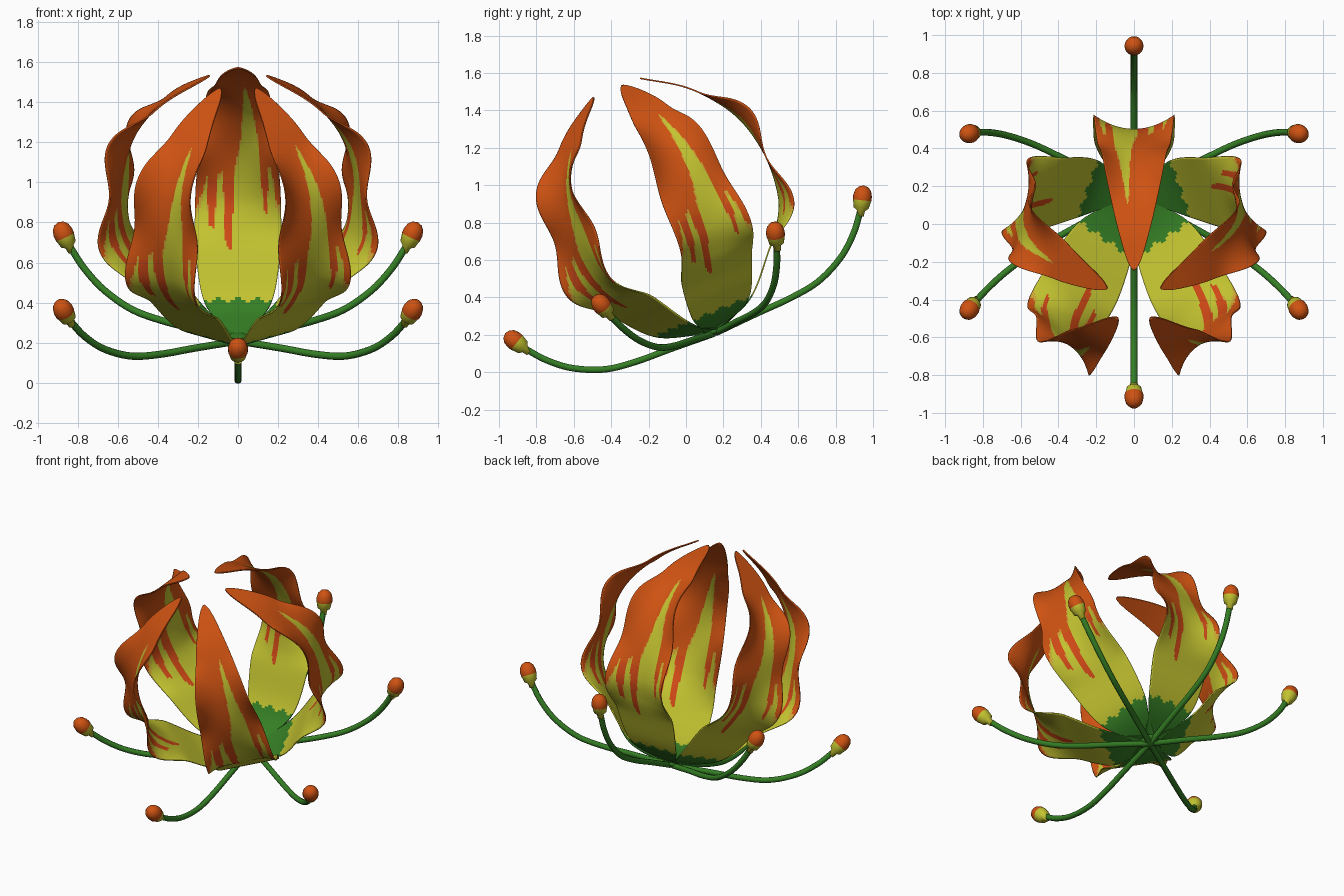
import bpy, bmesh, math
from mathutils import Matrix, Vector

if "Cube" in bpy.data.objects:
    bpy.data.objects.remove(bpy.data.objects["Cube"])

# whole flower leans towards the front
TILT = Matrix.Translation((0, 0.15, 0.22)) @ Matrix.Rotation(math.radians(22.4), 4, 'X')


def material(name, rgb):
    m = bpy.data.materials.new(name)
    m.diffuse_color = (*rgb, 1)
    m.use_nodes = True
    m.node_tree.nodes["Principled BSDF"].inputs["Base Color"].default_value = m.diffuse_color
    return m


GREEN = material("leaf green", (0.035, 0.21, 0.018))
YELLOW = material("lime yellow", (0.54, 0.54, 0.03))
ORANGE = material("burnt orange", (0.62, 0.085, 0.006))
RED = material("red orange", (0.62, 0.065, 0.008))
GOLD = material("gold", (0.60, 0.38, 0.035))


def spline(keys, t):
    """Smooth interpolation through rows of (t, value, value...)."""
    n = len(keys)
    i = max(0, min(n - 2, sum(1 for k in keys if k[0] <= t) - 1))

    def slope(j, c):
        a, b = keys[max(0, j - 1)], keys[min(n - 1, j + 1)]
        return (b[c] - a[c]) / (b[0] - a[0])
    a, b = keys[i], keys[i + 1]
    d = b[0] - a[0]
    s = (t - a[0]) / d
    return [(2*s**3 - 3*s*s + 1) * a[c] + (s**3 - 2*s*s + s) * d * slope(i, c)
            + (3*s*s - 2*s**3) * b[c] + (s**3 - s*s) * d * slope(i + 1, c)
            for c in range(1, len(a))]


def linear(keys, x):
    for a, b in zip(keys, keys[1:]):
        if x <= b[0]:
            return a[1] + (b[1] - a[1]) * (x - a[0]) / (b[0] - a[0])
    return keys[-1][1]


def finish(name, bm, mats, matrix):
    me = bpy.data.meshes.new(name)
    for f in bm.faces:
        f.smooth = True
    bm.to_mesh(me)
    bm.free()
    for m in mats:
        me.materials.append(m)
    ob = bpy.data.objects.new(name, me)
    ob.matrix_world = matrix
    bpy.context.collection.objects.link(ob)
    return ob


# petal midline (t, radius, height) and half width (t, w)
MID = [(0, 0, 0), (.136, .24, .085), (.29, .442, .294), (.352, .52, .385), (.436, .59, .52),
       (.553, .612, .74), (.667, .575, .95), (.755, .50, 1.10), (.865, .36, 1.26), (1, .15, 1.40)]
WIDTH = [(0, .05), (.07, .10), (.14, .165), (.22, .198), (.33, .215), (.45, .212), (.55, .195),
         (.65, .175), (.72, .155), (.8, .12), (.87, .09), (.95, .05), (.985, .025), (1, .006)]
# where the orange begins along the petal, from left edge to right edge as seen
LIMIT = [(-1, .40), (-.85, .44), (-.74, .50), (-.68, .36), (-.55, .35), (-.48, .50), (-.36, .51),
         (-.29, .30), (-.14, .29), (-.08, .52), (.05, .58), (.22, .80), (.32, .81), (.45, .68),
         (.54, .60), (.58, .40), (.68, .39), (.73, .52), (.82, .52), (.87, .43), (1, .41)]
NT, NU = 120, 44


def petal_point(t, u, off):
    r, h = spline(MID, t)
    a, b = spline(MID, max(0, t - .01)), spline(MID, min(1, t + .01))
    tan = Vector((b[0] - a[0], b[1] - a[1])).normalized()
    ruffle = 0
    if .29 < t < .83:
        ruffle = .038 * (1 - math.cos(2 * math.pi * (t - .29) / .27))
    d = ruffle * u * u + off
    return Vector((r + tan.y * d, u * spline(WIDTH, t)[0], h - tan.x * d))


def petal_colour(t, v):
    if t < .15 + .006 * math.cos(v * 11):
        return 0
    limit = linear(LIMIT, v)
    if t < limit - .02:
        return 1
    if t < limit:
        return 4 if limit > .4 else 1
    return 3 if t < .48 and abs(v) < .8 else 2


def petal(name, angle):
    bm = bmesh.new()
    edges = []
    for side in (1, -1):                      # outer and inner skin
        grid = [[bm.verts.new(petal_point(i / NT, 2 * j / NU - 1, side * .004))
                 for j in range(NU + 1)] for i in range(NT + 1)]
        for i in range(NT):
            for j in range(NU):
                q = [grid[i][j], grid[i][j + 1], grid[i + 1][j + 1], grid[i + 1][j]]
                f = bm.faces.new(q if side > 0 else q[::-1])
                f.material_index = petal_colour((i + .5) / NT, side * ((2 * j + 1) / NU - 1))
        edges.append([row[0] for row in grid] + grid[-1][1:-1] + [row[-1] for row in grid][::-1])
    a, b = edges                              # thin rim joining both skins
    for k in range(len(a) - 1):
        f = bm.faces.new((a[k], a[k + 1], b[k + 1], b[k]))
        t = f.calc_center_median().z
        f.material_index = 0 if t < .1 else 1 if t < .45 else 2
    finish(name, bm, (GREEN, YELLOW, ORANGE, RED, GOLD),
           TILT @ Matrix.Rotation(angle, 4, 'Z'))


for k in range(5):
    petal(f"petal_{k + 1}", math.radians(90 + 72 * k))

# stamens: curved filament (t, radius, height) with an egg-shaped anther
FILAMENT = [(0, .02, -.012), (.2, .25, 0), (.4, .45, .008), (.58, .62, .034), (.75, .78, .108),
            (.88, .89, .2), (1, .965, .292)]
ANTHER = [(0, -.085), (.019, -.085), (.022, -.055), (.040, -.042), (.046, -.012), (.050, 0),
          (.050, .025), (.043, .052), (.026, .072), (0, .08)]
SIDES = 20


def filament(name, matrix):
    cu = bpy.data.curves.new(name, 'CURVE')
    cu.dimensions = '3D'
    cu.bevel_depth = .018
    cu.bevel_resolution = 3
    cu.use_fill_caps = True
    sp = cu.splines.new('POLY')
    sp.points.add(30)
    for i, p in enumerate(sp.points):
        r, h = spline(FILAMENT, i / 30)
        p.co = (r, 0, h, 1)
    sp.use_smooth = True
    cu.materials.append(GREEN)
    ob = bpy.data.objects.new(name, cu)
    ob.matrix_world = matrix
    bpy.context.collection.objects.link(ob)


def anther(name, matrix):
    bm = bmesh.new()
    rings = [[bm.verts.new((r * math.cos(2 * math.pi * s / SIDES),
                            r * math.sin(2 * math.pi * s / SIDES), z)) for s in range(SIDES)]
             for r, z in ANTHER]
    for a, b in zip(rings, rings[1:]):
        for s in range(SIDES):
            n = (s + 1) % SIDES
            f = bm.faces.new((a[s], a[n], b[n], b[s]))
            f.material_index = 0 if f.calc_center_median().z < 0 else 1
    bmesh.ops.remove_doubles(bm, verts=bm.verts, dist=1e-5)
    finish(name, bm, (YELLOW, ORANGE), matrix)


for k in range(6):
    m = TILT @ Matrix.Rotation(math.radians(30 + 60 * k), 4, 'Z')
    filament(f"filament_{k + 1}", m)
    lean = Matrix.Translation((.998, 0, .345)) @ Matrix.Rotation(math.radians(29), 4, 'Y')
    anther(f"anther_{k + 1}", m @ lean)

# small receptacle where everything meets
bm = bmesh.new()
bmesh.ops.create_uvsphere(bm, u_segments=24, v_segments=12, radius=.06,
                          matrix=Matrix.Diagonal((1, 1, .4, 1)))
finish("receptacle", bm, (GREEN,), TILT)
